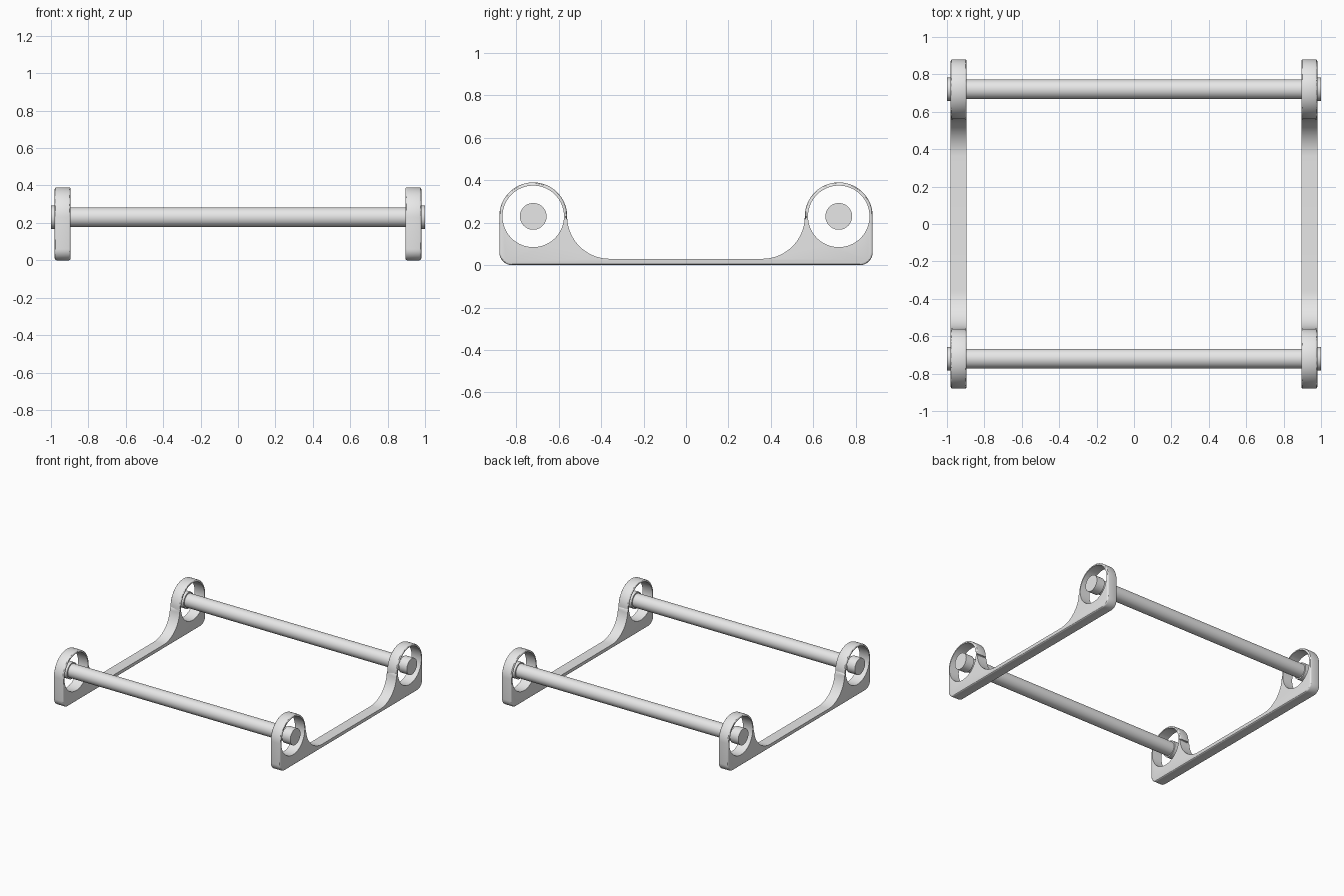
import bpy, bmesh
from math import sin, cos, pi, radians
from mathutils import Matrix

cube = bpy.data.objects.get("Cube")
if cube:
    bpy.data.objects.remove(cube, do_unlink=True)

GREY = (0.8, 0.8, 0.8, 1)
metal = bpy.data.materials.new("light_grey")
metal.use_nodes = True
metal.diffuse_color = GREY
metal.node_tree.nodes["Principled BSDF"].inputs["Base Color"].default_value = GREY

RING_Y, RING_Z = 0.72, 0.23      # rod and ring centre
RING_R, HOLE_R = 0.16, 0.145
X_IN, X_OUT = 0.895, 0.98        # side frame thickness
STRIP, CORNER = 0.03, 0.06
SEAM = RING_Y - RING_R           # where the ring meets the fillet


def make_object(name, bm):
    bmesh.ops.recalc_face_normals(bm, faces=bm.faces)
    mesh = bpy.data.meshes.new(name)
    bm.to_mesh(mesh)
    bm.free()
    mesh.materials.append(metal)
    obj = bpy.data.objects.new(name, mesh)
    bpy.context.collection.objects.link(obj)
    return obj


def smooth(obj):
    bpy.ops.object.select_all(action='DESELECT')
    obj.select_set(True)
    bpy.context.view_layer.objects.active = obj
    bpy.ops.object.shade_smooth_by_angle(angle=radians(30))


def arc(cy, cz, r, start, end, steps):
    angles = [radians(start + (end - start) * i / steps) for i in range(steps + 1)]
    return [(cy + r * cos(a), cz + r * sin(a)) for a in angles]


def add_cylinder(bm, radius, x0, x1, y, z, sides=48):
    place = Matrix.Translation(((x0 + x1) / 2, y, z)) @ Matrix.Rotation(pi / 2, 4, 'Y')
    bmesh.ops.create_cone(bm, cap_ends=True, segments=sides, radius1=radius,
                          radius2=radius, depth=x1 - x0, matrix=place)


def side_frame(name, side):
    # Half outline: rounded foot, ring top, concave fillet down to the strip
    half = arc(RING_Y + RING_R - CORNER, CORNER, CORNER, -90, 0, 8)
    half += arc(RING_Y, RING_Z, RING_R, 0, 180, 40)
    fillet = RING_Z - STRIP
    half += arc(SEAM - fillet, RING_Z, fillet, 0, -90, 20)[1:]
    outline = half + [(-y, z) for y, z in reversed(half)]

    bm = bmesh.new()
    face = bm.faces.new([bm.verts.new((side * X_IN, y, z)) for y, z in outline])
    out = bmesh.ops.extrude_face_region(bm, geom=[face])
    moved = [v for v in out["geom"] if isinstance(v, bmesh.types.BMVert)]
    bmesh.ops.translate(bm, verts=moved, vec=(side * (X_OUT - X_IN), 0, 0))
    bmesh.ops.recalc_face_normals(bm, faces=bm.faces)

    # Round the outer rim, leaving the fillets and strip top crisp
    rim = []
    for e in bm.edges:
        a, b = (v.co for v in e.verts)
        mid = (a + b) / 2
        if abs(a.x - b.x) < 0.001 and (abs(mid.y) > SEAM or mid.z < 0.01):
            rim.append(e)
    bmesh.ops.bevel(bm, geom=rim, offset=0.01, segments=3, profile=0.5,
                    affect='EDGES', clamp_overlap=False)
    frame = make_object(name, bm)

    # Round openings around the rods
    for y in (-RING_Y, RING_Y):
        bm = bmesh.new()
        add_cylinder(bm, HOLE_R, side * 0.94 - 0.1, side * 0.94 + 0.1, y, RING_Z, 80)
        cutter = make_object("ring_cutter", bm)
        cutter.hide_render = True
        cut = frame.modifiers.new("ring_hole", 'BOOLEAN')
        cut.operation = 'DIFFERENCE'
        cut.solver = 'EXACT'
        cut.object = cutter
        bpy.context.view_layer.objects.active = frame
        bpy.ops.object.modifier_apply(modifier=cut.name)
        bpy.data.objects.remove(cutter, do_unlink=True)
    smooth(frame)


def rod(name, y):
    # Long bar with a slightly thicker cap at each end
    bm = bmesh.new()
    add_cylinder(bm, 0.053, -0.94, 0.94, y, RING_Z)
    for x0, x1 in ((-1, -0.93), (0.93, 1)):
        add_cylinder(bm, 0.063, x0, x1, y, RING_Z)
    smooth(make_object(name, bm))


side_frame("left_side_frame", 1)
side_frame("right_side_frame", -1)
rod("front_rod", -RING_Y)
rod("back_rod", RING_Y)
